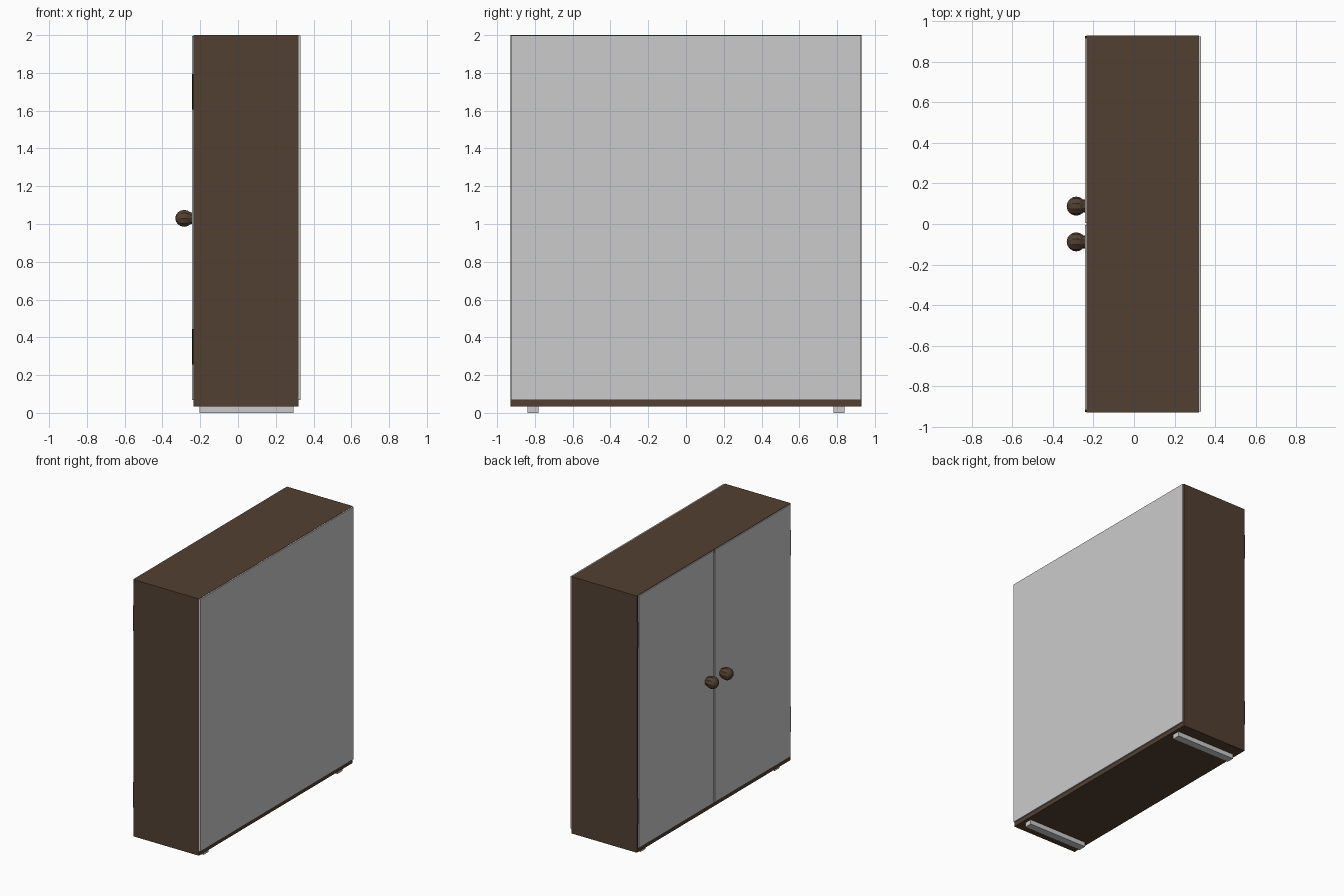
import bpy, math

if "Cube" in bpy.data.objects:
    bpy.data.objects.remove(bpy.data.objects["Cube"])


def material(name, rgb):
    m = bpy.data.materials.new(name)
    m.diffuse_color = (*rgb, 1)
    m.use_nodes = True
    m.node_tree.nodes["Principled BSDF"].inputs["Base Color"].default_value = m.diffuse_color
    return m


brown = material("dark_brown_wood", (0.085, 0.051, 0.032))
grey = material("light_grey_panel", (0.60, 0.60, 0.60))
black = material("dark_hinge_metal", (0.02, 0.018, 0.016))


def box(name, x, y, z, mat):
    bpy.ops.mesh.primitive_cube_add(size=1, location=[(a + b) / 2 for a, b in (x, y, z)])
    ob = bpy.context.object
    ob.name = name
    ob.scale = [abs(b - a) for a, b in (x, y, z)]
    bpy.ops.object.transform_apply(location=False, rotation=False, scale=True)
    ob.data.materials.append(mat)
    return ob


# Carcass panels
X = (-0.235, 0.32)
box("cabinet_top", X, (-0.93, 0.93), (1.97, 2.0), brown)
box("cabinet_bottom", X, (-0.93, 0.93), (0.035, 0.067), brown)
box("middle_shelf", (-0.2, 0.32), (-0.9, 0.9), (1.0, 1.03), brown)
box("back_panel", (0.32, 0.33), (-0.926, 0.926), (0.067, 1.998), grey)

for s, side in ((-1, "front"), (1, "rear")):
    box(side + "_side_panel", X, (s * 0.90, s * 0.93), (0.067, 1.97), brown)
    box(side + "_door", (-0.243, -0.232), (s * 0.006, s * 0.917), (0.067, 1.996), grey)
    box(side + "_foot", (-0.205, 0.295), (s * 0.78, s * 0.84), (0, 0.037), grey)

    # Hinge barrels
    for z in (0.35, 1.70):
        bpy.ops.mesh.primitive_cylinder_add(vertices=8, radius=0.006, depth=0.19,
                                            location=(-0.237, s * 0.922, z))
        bpy.context.object.name = side + "_hinge"
        bpy.context.object.data.materials.append(black)

    # Faceted knob on a short stem
    bpy.ops.mesh.primitive_uv_sphere_add(segments=10, ring_count=8, radius=0.047,
                                         location=(-0.285, s * 0.088, 1.03),
                                         rotation=(0, math.pi / 2, 0))
    bpy.context.object.name = side + "_knob"
    bpy.context.object.data.materials.append(brown)
    bpy.ops.mesh.primitive_cylinder_add(vertices=10, radius=0.032, depth=0.03,
                                        location=(-0.255, s * 0.088, 1.03),
                                        rotation=(0, math.pi / 2, 0))
    bpy.context.object.name = side + "_knob_stem"
    bpy.context.object.data.materials.append(brown)
